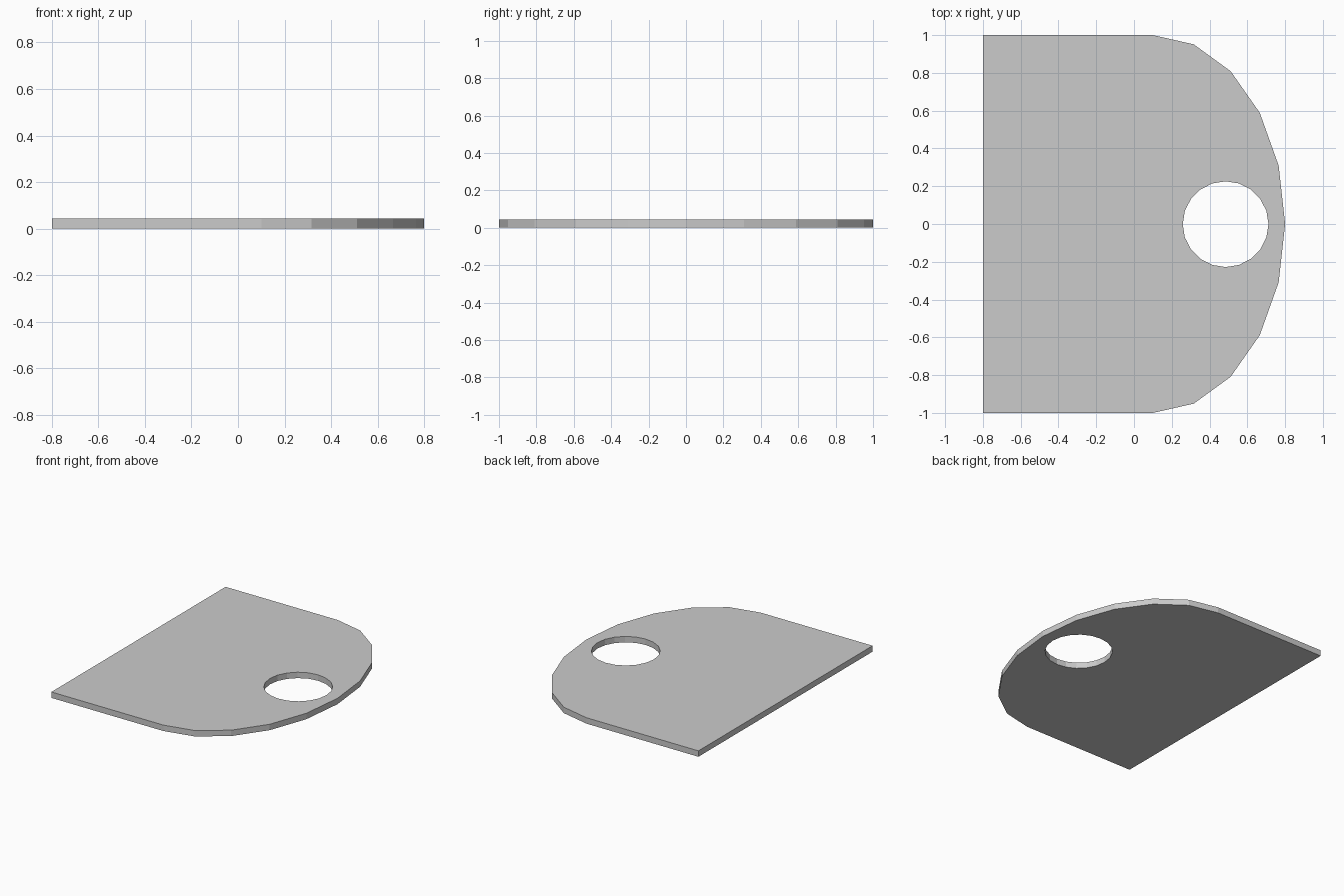
import bpy, bmesh
from math import cos, sin, radians

if "Cube" in bpy.data.objects:
    bpy.data.objects.remove(bpy.data.objects["Cube"])

THICK = 0.043


def arc(cx, cy, rx, ry, start, step, count):
    return [(cx + rx * cos(radians(start + step * i)),
             cy + ry * sin(radians(start + step * i))) for i in range(count)]


def add_loop(bm, points):
    verts = [bm.verts.new((x, y, 0)) for x, y in points]
    return [bm.edges.new((v, verts[(i + 1) % len(verts)])) for i, v in enumerate(verts)]


bm = bmesh.new()
# Outline: square back, half-elliptical nose
edges = add_loop(bm, [(-0.8, 1), (-0.8, -1)] + arc(0.1, 0, 0.7, 1, -90, 18, 11))
# Round 20-sided hole
edges += add_loop(bm, arc(0.485, -0.001, 0.227, 0.227, 0, 18, 20))

# Fill between the loops and raise to a solid plate
bmesh.ops.triangle_fill(bm, use_beauty=True, edges=edges, normal=(0, 0, 1))
ext = bmesh.ops.extrude_face_region(bm, geom=bm.faces[:], use_keep_orig=True)
top = [g for g in ext["geom"] if isinstance(g, bmesh.types.BMVert)]
bmesh.ops.translate(bm, verts=top, vec=(0, 0, THICK))
bmesh.ops.recalc_face_normals(bm, faces=bm.faces[:])

mesh = bpy.data.meshes.new("plate")
bm.to_mesh(mesh)
bm.free()
plate = bpy.data.objects.new("plate_with_hole", mesh)
bpy.context.collection.objects.link(plate)
